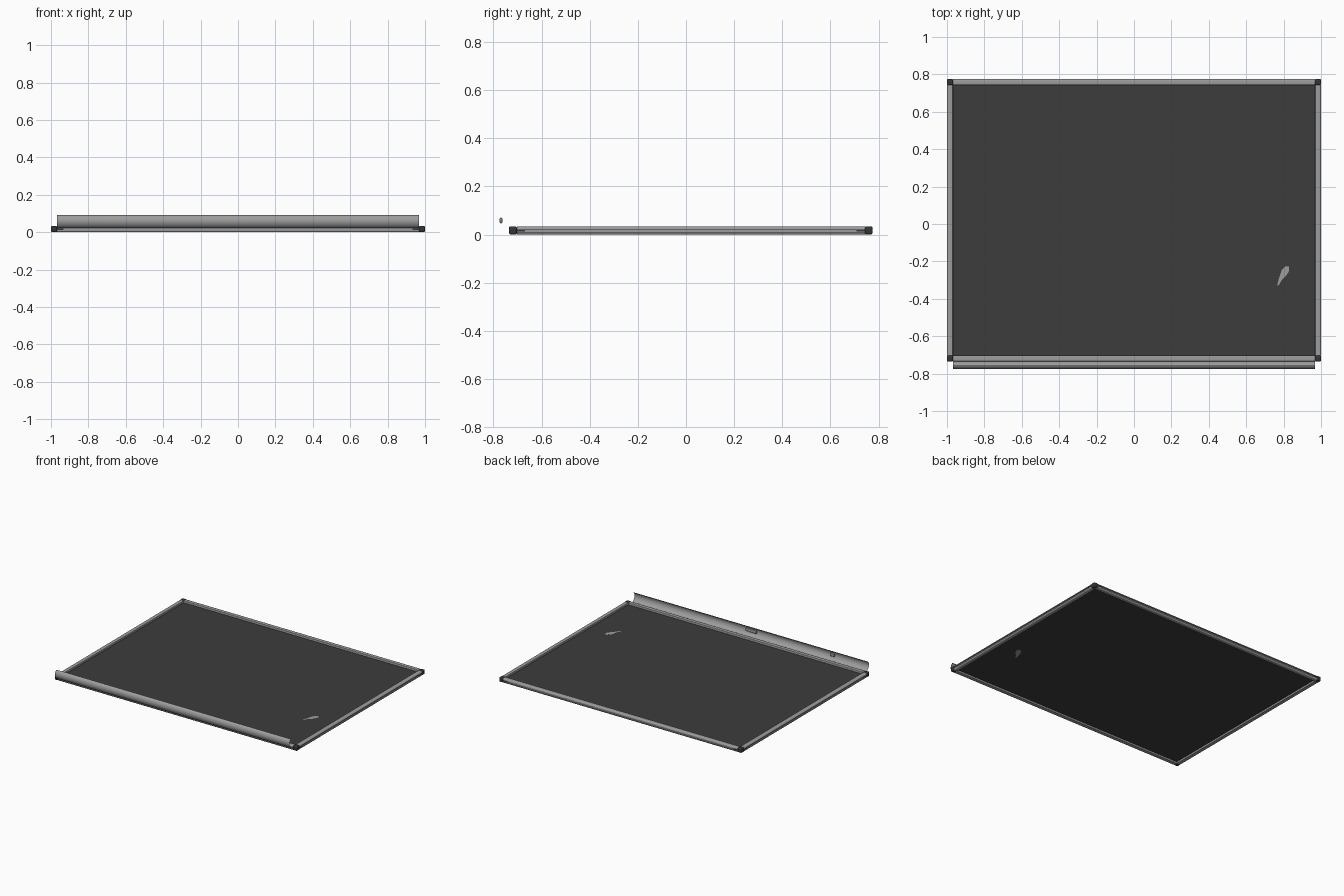
import bpy, bmesh, math
from mathutils import Vector

if "Cube" in bpy.data.objects:
    bpy.data.objects.remove(bpy.data.objects["Cube"])

X, Y0, Y1, W = 1.0, -0.735, 0.775, 0.032   # frame outline and rail width
H = 0.033                                  # frame height


def material(name, v):
    m = bpy.data.materials.new(name)
    m.diffuse_color = (v, v, v, 1)
    m.use_nodes = True
    m.node_tree.nodes["Principled BSDF"].inputs["Base Color"].default_value = m.diffuse_color
    return m


ALU = material("aluminium", 0.34)
DARK = material("dark plastic", 0.035)
BOARD = material("board grey", 0.046)


def make(name, bm, mat, smooth=True):
    me = bpy.data.meshes.new(name)
    bm.to_mesh(me)
    bm.free()
    ob = bpy.data.objects.new(name, me)
    bpy.context.collection.objects.link(ob)
    me.materials.append(mat)
    if smooth:
        bpy.ops.object.select_all(action='DESELECT')
        ob.select_set(True)
        bpy.context.view_layer.objects.active = ob
        bpy.ops.object.shade_smooth_by_angle(angle=math.radians(40))
    return ob


def box(bm, lo, hi, bevel=0):
    lo, hi = Vector(lo), Vector(hi)
    vs = bmesh.ops.create_cube(bm, size=1)["verts"]
    for v in vs:
        v.co = Vector(a * b for a, b in zip(v.co, hi - lo)) + (lo + hi) / 2
    if bevel:
        es = list({e for v in vs for e in v.link_edges})
        bmesh.ops.bevel(bm, geom=es, offset=bevel, segments=3, profile=0.5, affect='EDGES')


def sweep(bm, pts, a, b, closed):
    """Extrude a list of profile points between mapping functions a and b."""
    va = [bm.verts.new(a(p)) for p in pts]
    vb = [bm.verts.new(b(p)) for p in pts]
    n = len(pts)
    for i in range(n if closed else n - 1):
        j = (i + 1) % n
        bm.faces.new((va[i], va[j], vb[j], vb[i]))
    if closed:
        bm.faces.new(va)
        bm.faces.new(vb)
    bmesh.ops.recalc_face_normals(bm, faces=bm.faces)


# Rail section: (distance outward from inner edge, height), rounded, outer groove
def arc(cx, cz, r, a0, a1, n=5):
    return [(cx + r * math.cos(math.radians(a0 + (a1 - a0) * i / n)),
             cz + r * math.sin(math.radians(a0 + (a1 - a0) * i / n))) for i in range(n + 1)]


R = 0.009
section = (arc(W - R, R, R, -90, 0) + [(W, 0.011), (W - 0.007, 0.011), (W - 0.007, 0.022), (W, 0.022)]
           + arc(W - R, H - R, R, 0, 90) + arc(0.004, H - 0.004, 0.004, 90, 180, 3)
           + arc(0.004, 0.004, 0.004, 180, 270, 3))

# Side rails, then front and back rails
for name, s in (("left_rail", -1), ("right_rail", 1)):
    bm = bmesh.new()
    sweep(bm, section, lambda p: (s * (X - W + p[0]), Y0 + W, p[1]),
          lambda p: (s * (X - W + p[0]), Y1 - W, p[1]), True)
    make(name, bm, ALU)
for name, s, y in (("front_rail", -1, Y0), ("back_rail", 1, Y1)):
    bm = bmesh.new()
    sweep(bm, section, lambda p: (-X + W, y + s * (p[0] - W), p[1]),
          lambda p: (X - W, y + s * (p[0] - W), p[1]), True)
    make(name, bm, ALU)

# Corner caps with tongues reaching into the rail grooves
for sx in (-1, 1):
    for sy, y in ((-1, Y0), (1, Y1)):
        bm = bmesh.new()

        def block(x0, x1, y0, y1, z0, z1, bev=0):
            xs = sorted((sx * (X - x0), sx * (X - x1)))
            ys = sorted((y - sy * y0, y - sy * y1))
            box(bm, (xs[0], ys[0], z0), (xs[1], ys[1], z1), bev)

        block(0, W, 0, W, 0.001, H + 0.001, 0.006)
        block(0.003, 0.009, W - 0.004, W + 0.035, 0.012, 0.021)
        block(W - 0.004, W + 0.035, 0.003, 0.009, 0.012, 0.021)
        make("corner_cap", bm, DARK)

# Board panel
bm = bmesh.new()
box(bm, (-X + W - 0.004, Y0 + W - 0.004, 0.013), (X - W + 0.004, Y1 - W + 0.004, 0.018))
make("board_panel", bm, BOARD, False)

# Small pale leaf-shaped mark showing on both sides of the panel
mark = [(0.765, -0.33), (0.775, -0.325), (0.79, -0.30), (0.815, -0.275), (0.83, -0.25),
        (0.83, -0.228), (0.81, -0.225), (0.79, -0.245), (0.775, -0.29)]
bm = bmesh.new()
sweep(bm, mark, lambda p: (p[0], p[1], 0.0125), lambda p: (p[0], p[1], 0.0185), True)
make("pale_mark", bm, ALU, False)

# Thin curved tray sheet along the front edge
tray = [(-0.733, 0.022), (-0.745, 0.022), (-0.755, 0.025), (-0.763, 0.031), (-0.770, 0.041),
        (-0.7745, 0.053), (-0.775, 0.063), (-0.773, 0.074), (-0.768, 0.083), (-0.760, 0.090),
        (-0.756, 0.091)]
bm = bmesh.new()
sweep(bm, tray, lambda p: (-0.967, *p), lambda p: (0.967, *p), False)
make("pen_tray", bm, ALU)

# Small pads resting in the tray
for x, half in ((0.0, 0.045), (-0.67, 0.018)):
    bm = bmesh.new()
    box(bm, (x - half, -0.774, 0.047), (x + half, -0.763, 0.070), 0.004)
    make("tray_pad", bm, ALU)
